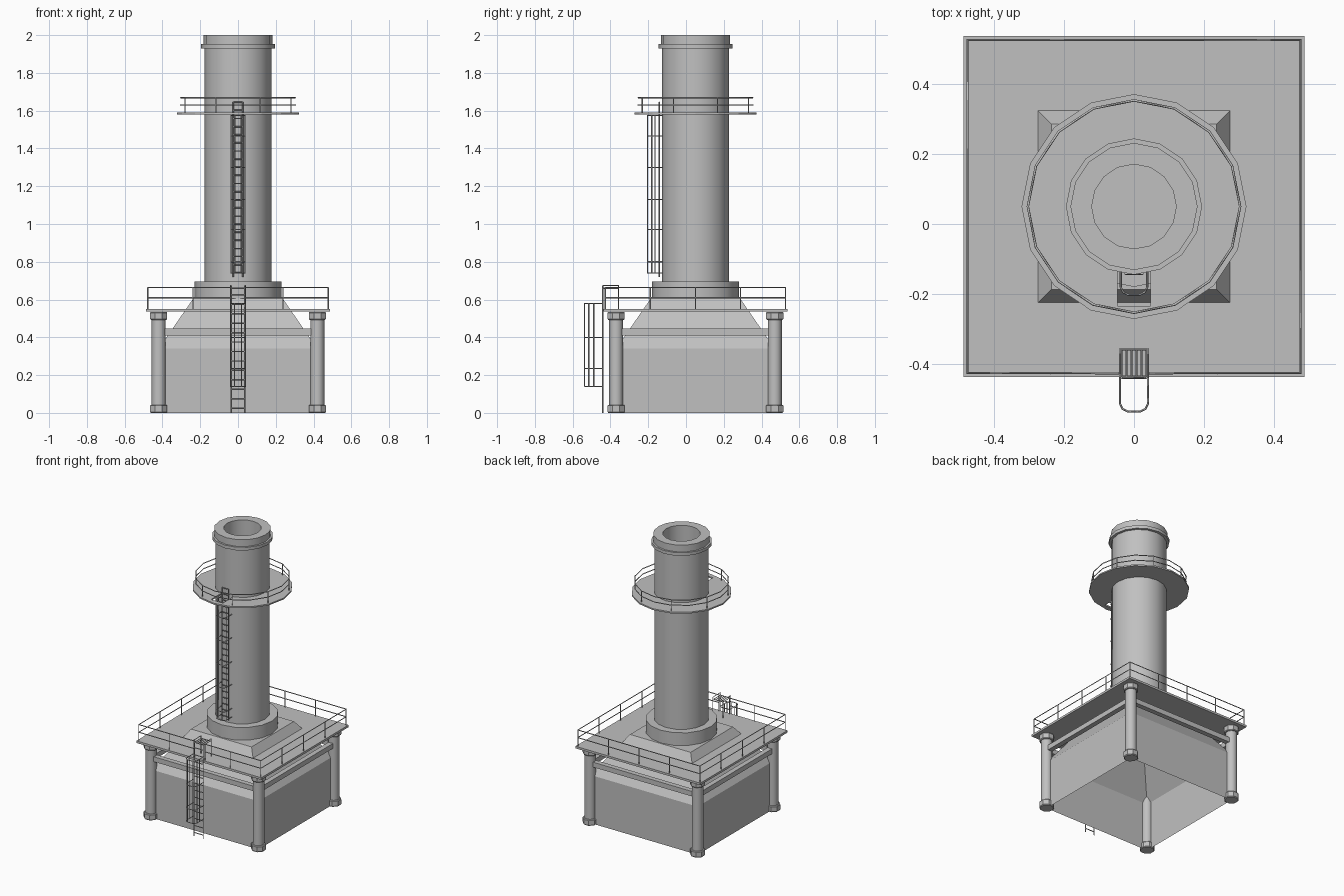
import bpy, bmesh, math
from mathutils import Matrix, Vector

if "Cube" in bpy.data.objects:
    bpy.data.objects.remove(bpy.data.objects["Cube"], do_unlink=True)

CY = 0.05  # y of the tower axis

grey = bpy.data.materials.new("plain_grey")
grey.use_nodes = True
grey.diffuse_color = (0.53, 0.53, 0.53, 1)
grey.node_tree.nodes["Principled BSDF"].inputs["Base Color"].default_value = grey.diffuse_color


def add(name, data):
    ob = bpy.data.objects.new(name, data)
    bpy.context.collection.objects.link(ob)
    data.materials.append(grey)
    return ob


def finish(name, bm, smooth=False):
    bmesh.ops.recalc_face_normals(bm, faces=bm.faces)
    me = bpy.data.meshes.new(name)
    bm.to_mesh(me)
    bm.free()
    ob = add(name, me)
    if smooth:
        bpy.ops.object.select_all(action='DESELECT')
        ob.select_set(True)
        bpy.context.view_layer.objects.active = ob
        bpy.ops.object.shade_smooth_by_angle(angle=math.radians(35))
    return ob


def lathe(name, profile, sides, x=0, y=CY, scale=1, phase=0, caps=(True, True), smooth=True):
    """Rings of (radius, z) joined around a vertical axis."""
    bm = bmesh.new()
    rings = []
    for r, z in profile:
        ang = [phase + 2 * math.pi * i / sides for i in range(sides)]
        rings.append([bm.verts.new((x + r * scale * math.sin(a), y + r * scale * math.cos(a), z)) for a in ang])
    for lo, hi in zip(rings, rings[1:]):
        for i in range(sides):
            j = (i + 1) % sides
            bm.faces.new((lo[i], lo[j], hi[j], hi[i]))
    for use, ring in zip(caps, (rings[0], rings[-1])):
        if use:
            bm.faces.new(ring)
    return finish(name, bm, smooth)


def box(name, centre, size):
    bm = bmesh.new()
    mat = Matrix.Translation(Vector(centre)) @ Matrix.Diagonal((*size, 1))
    bmesh.ops.create_cube(bm, size=1, matrix=mat)
    return finish(name, bm)


def bars(name, paths, radius=0.0035):
    """Thin square bars along each path."""
    cu = bpy.data.curves.new(name, 'CURVE')
    cu.dimensions = '3D'
    cu.bevel_depth = radius
    cu.bevel_resolution = 0
    cu.use_fill_caps = True
    for path in paths:
        closed = path[0] == path[-1] and len(path) > 2
        pts = path[:-1] if closed else path
        sp = cu.splines.new('POLY')
        sp.points.add(len(pts) - 1)
        for p, co in zip(sp.points, pts):
            p.co = (*co, 1)
        sp.use_cyclic_u = closed
    return add(name, cu)


def ladder(name, y, half, z0, z1, step):
    paths = [[(s * half, y, z0), (s * half, y, z1)] for s in (-1, 1)]
    z = z0 + step / 2
    while z < z1:
        paths.append([(-half, y, z), (half, y, z)])
        z += step
    return bars(name, paths)


def cage(name, y_back, y_front, half, hoops):
    c = 0.022
    plan = [(-half, y_back), (-half, y_front + c), (-half + c / 3, y_front + c / 3), (-half + c, y_front),
            (half - c, y_front), (half - c / 3, y_front + c / 3), (half, y_front + c), (half, y_back)]
    paths = [[(x, y, z) for x, y in plan] for z in hoops]
    mid = (y_back + y_front) / 2
    for x, y in (plan[1], plan[3], plan[4], plan[6], (-half, mid), (half, mid)):
        paths.append([(x, y, hoops[0]), (x, y, hoops[-1])])
    return bars(name, paths, 0.003)


# Open-bottomed square base with a sloping hood
lathe("base_housing", [(0.42, 0), (0.42, 0.34), (0.237, 0.605)], 4, scale=math.sqrt(2),
      phase=math.pi / 4, caps=(False, True), smooth=False)

# Corner columns with foot and head blocks
for sx, fb in ((-1, "right"), (1, "left")):
    for sy, ft in ((-1, "front"), (1, "back")):
        x, y = sx * 0.42, CY + sy * 0.42
        tag = ft + "_" + fb
        lathe("column_" + tag, [(0.037, 0), (0.037, 0.535)], 12, x, y)
        for part, z0, z1 in (("foot", 0, 0.043), ("head", 0.493, 0.535)):
            lathe(f"column_{part}_{tag}", [(0.045, z0), (0.049, z0 + 0.005), (0.049, z1 - 0.005), (0.045, z1)],
                  8, x, y, phase=math.pi / 8, smooth=False)

# Beams between the columns
for s, a, b in ((-1, "front", "right"), (1, "back", "left")):
    box("beam_" + a, (0, CY + s * 0.42, 0.428), (0.8, 0.035, 0.035))
    box("beam_" + b, (s * 0.42, CY, 0.428), (0.035, 0.8, 0.035))

# Lower platform
box("lower_platform", (0, CY, 0.543), (0.976, 0.976, 0.015))

# Lower railing, with a gap at the front for the ladder
h, gap = 0.477, 0.04
rails = []
for z in (0.61, 0.664):
    rails.append([(-gap, CY - h, z), (-h, CY - h, z), (-h, CY + h, z),
                  (h, CY + h, z), (h, CY - h, z), (gap, CY - h, z)])
spots = {(x, CY - h) for x in (-gap, gap)}
for i in (-1, -0.5, 0, 0.5, 1):
    spots |= {(i * h, CY + h), (-h, CY + i * h), (h, CY + i * h)}
    if i:
        spots.add((i * h, CY - h))
rails += [[(x, y, 0.55), (x, y, 0.664)] for x, y in sorted(spots)]
bars("lower_railing", rails)

# Tower collar and hollow tower with a lip
lathe("tower_collar", [(0.23, 0.605), (0.23, 0.695)], 16)
lathe("tower", [(0.177, 0.69), (0.177, 1.93), (0.195, 1.93), (0.195, 1.952), (0.182, 1.952),
                (0.182, 2.0), (0.121, 2.0), (0.121, 1.5)], 16)

# Round gallery with a ladder hatch
gallery = lathe("gallery_deck", [(0.322, 1.58), (0.322, 1.59)], 16, smooth=False)
hatch = box("hatch_cutter", (0, -0.165, 1.585), (0.094, 0.14, 0.1))
hatch.hide_render = True
cut = gallery.modifiers.new("hatch", 'BOOLEAN')
cut.operation = 'DIFFERENCE'
cut.solver = 'EXACT'
cut.object = hatch
bpy.context.view_layer.objects.active = gallery
bpy.ops.object.modifier_apply(modifier=cut.name)
bpy.data.objects.remove(hatch, do_unlink=True)

# Gallery railing
ring = [(0.304 * math.sin(i * math.pi / 8), CY + 0.304 * math.cos(i * math.pi / 8)) for i in range(17)]
rails = [[(x, y, z) for x, y in ring[:-1]] + [(*ring[0], z)] for z in (1.63, 1.668)]
rails += [[(x, y, 1.585), (x, y, 1.668)] for x, y in ring[1::2]]
bars("gallery_railing", rails)

# Upper ladder and cage
ladder("upper_ladder", -0.142, 0.025, 0.72, 1.645, 0.043)
cage("upper_cage", -0.125, -0.203, 0.038, (0.74, 0.80, 0.97, 1.13, 1.30, 1.465, 1.575))

# Lower ladder and cage
ladder("lower_ladder", -0.44, 0.036, 0, 0.675, 0.05)
cage("lower_cage", -0.44, -0.537, 0.04, (0.14, 0.235, 0.40, 0.58))

# Step-over grating with posts at the ladder head
step = [[(i * 0.0145, -0.437, 0.66), (i * 0.0145, -0.36, 0.66)] for i in (-2.5, -1.5, -0.5, 0.5, 1.5, 2.5)]
step += [[(-0.04, y, 0.66), (0.04, y, 0.66)] for y in (-0.437, -0.36)]
step += [[(s * 0.04, -0.357, 0.55), (s * 0.04, -0.357, 0.675), (s * 0.04, -0.44, 0.675)] for s in (-1, 1)]
bars("ladder_head_step", step, 0.003)
